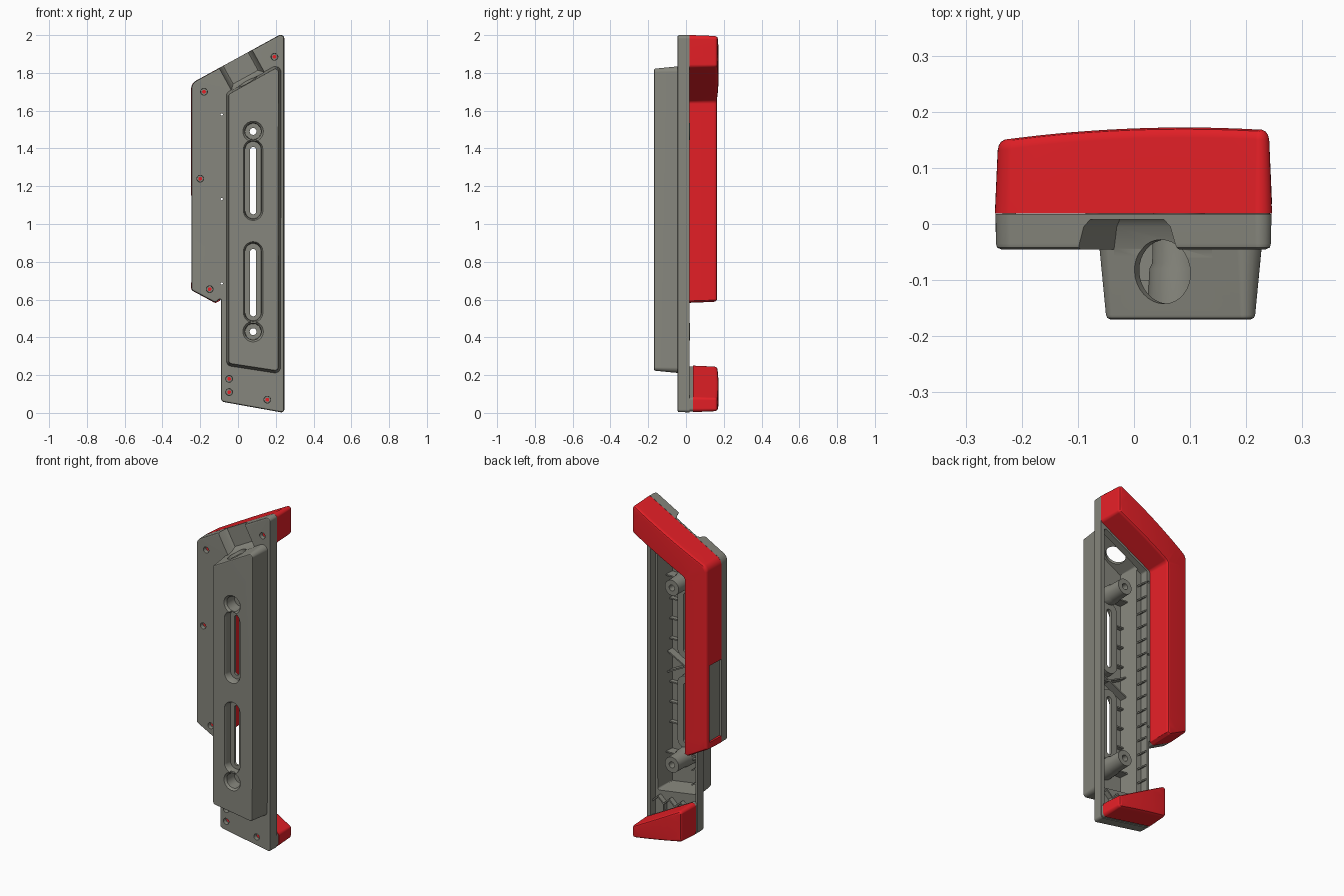
import bpy, bmesh, math
from mathutils import Vector, Matrix

if "Cube" in bpy.data.objects:
    bpy.data.objects.remove(bpy.data.objects["Cube"])


def material(name, r, g, b):
    m = bpy.data.materials.new(name)
    m.diffuse_color = (r, g, b, 1)
    m.use_nodes = True
    m.node_tree.nodes["Principled BSDF"].inputs["Base Color"].default_value = m.diffuse_color
    return m


RED = material("red_plastic", 0.78, 0.014, 0.02)
GREY = material("warm_grey_plastic", 0.24, 0.24, 0.205)


def rounded(corners, step=None):
    """Counter-clockwise (x, z, radius) corners -> outline with arcs."""
    out, n = [], len(corners)
    for i, (x, z, r) in enumerate(corners):
        p = Vector((x, z))
        a = (Vector(corners[i - 1][:2]) - p).normalized()
        b = (Vector(corners[(i + 1) % n][:2]) - p).normalized()
        half = a.angle(b) / 2
        c = p + (a + b).normalized() * (r / math.sin(half))
        t = r / math.tan(half)
        s, e = p + a * t - c, p + b * t - c
        out += [c + s.lerp(e, k / 6).normalized() * r for k in range(7)]
    if step:
        fine = []
        for p, q in zip(out, out[1:] + out[:1]):
            m = max(1, round((q - p).length / step))
            fine += [p.lerp(q, k / m) for k in range(m)]
        out = fine
    return out


def stadium(x, z0, z1, r, n=14):
    pts = []
    for k in range(2 * n):
        a = math.pi * (k + 0.5) / n
        pts.append(Vector((x + r * math.cos(a), (z1 if k < n else z0) + r * math.sin(a))))
    return pts


def inset(pts, d):
    out = []
    for i, p in enumerate(pts):
        a = (p - pts[i - 1]).normalized()
        b = (pts[(i + 1) % len(pts)] - p).normalized()
        na, nb = Vector((-a.y, a.x)), Vector((-b.y, b.x))
        out.append(p + (na + nb) * (d / (1 + na.dot(nb))))
    return out


def back_y(x):
    return 0.172 - 0.21 * (x - 0.09) ** 2


def loft(bm, pts, layers):
    """Stack insets of an outline along y; a third entry follows the curved back."""
    rings = []
    for lay in layers:
        ring = inset(pts, lay[1])
        rings.append([bm.verts.new((p.x, lay[0] + (back_y(p.x) if len(lay) > 2 else 0), p.y)) for p in ring])
    n = len(pts)
    faces = [bm.faces.new(rings[0]), bm.faces.new(rings[-1][::-1])]
    for r0, r1 in zip(rings, rings[1:]):
        faces += [bm.faces.new((r0[i], r1[i], r1[(i + 1) % n], r0[(i + 1) % n])) for i in range(n)]
    bmesh.ops.recalc_face_normals(bm, faces=faces)
    if len(layers[-1]) > 2:
        bmesh.ops.triangulate(bm, faces=[f for f in faces if len(f.verts) > 4])


def finish(bm, name, mat=None):
    me = bpy.data.meshes.new(name)
    bm.to_mesh(me)
    bm.free()
    if mat:
        me.materials.append(mat)
    ob = bpy.data.objects.new(name, me)
    bpy.context.collection.objects.link(ob)
    return ob


def solid(name, pts, layers, mat=None):
    bm = bmesh.new()
    loft(bm, pts, layers)
    return finish(bm, name, mat)


def combine(ob, other, op="DIFFERENCE"):
    other.hide_render = True
    m = ob.modifiers.new("cut", "BOOLEAN")
    m.object, m.operation, m.solver = other, op, "EXACT"
    bpy.context.view_layer.objects.active = ob
    bpy.ops.object.modifier_apply(modifier=m.name)
    bpy.data.objects.remove(other)


def rect(x0, z0, x1, z1):
    return [Vector(p) for p in ((x0, z0), (x1, z0), (x1, z1), (x0, z1))]


# Grey body: flat plate plus raised tapering box
plate = rounded([(0.245, 0.0, 0.015), (-0.09, 0.06, 0.02), (-0.09, 0.607, 0.006), (-0.12, 0.583, 0.014),
                 (-0.247, 0.65, 0.02), (-0.247, 1.745, 0.05), (0.245, 2.015, 0.02)][::-1])
box = rounded([(-0.062, 0.25, 0.03), (0.226, 0.206, 0.03), (0.228, 1.856, 0.03), (-0.062, 1.695, 0.03)])
body = solid("grey_body", plate, [(-0.045, 0.010), (-0.042, 0.003), (-0.035, 0.001), (0.018, 0)], GREY)
combine(body, solid("t", box, [(-0.17, 0.020), (-0.1675, 0.0145), (-0.162, 0.012), (-0.038, 0)]), "UNION")

# Hollow from behind
combine(body, solid("t", rounded([(-0.075, 0.1, 0.01), (0.222, 0.05, 0.01), (0.222, 1.805, 0.01),
                                  (-0.075, 1.645, 0.01)]), [(-0.03, 0), (0.05, 0)]))
combine(body, solid("t", box, [(-0.155, 0.028), (-0.02, 0.017)]))

# Bolt bosses and slots, with funnel-shaped front recesses
for z in (1.49, 0.43):
    combine(body, solid("t", stadium(0.08, z, z, 0.056),
                        [(-0.16, 0), (-0.08, 0.003), (-0.07, 0.008), (0.02, 0.010)]), "UNION")
for z0, z1 in ((1.07, 1.395), (0.53, 0.855)):
    combine(body, solid("t", stadium(0.08, z0, z1, 0.058), [(-0.16, 0), (-0.112, 0.002)]), "UNION")
for z0, z1 in ((1.07, 1.395), (0.53, 0.855)):
    combine(body, solid("t", stadium(0.08, z0, z1, 0.052), [(-0.18, 0), (-0.171, 0), (-0.158, 0.008), (-0.127, 0.01)]))
    combine(body, solid("t", stadium(0.08, z0 - 0.003, z1 - 0.003, 0.016), [(-0.19, 0), (-0.1, 0)]))
for z in (1.49, 0.43):
    combine(body, solid("t", stadium(0.08, z, z, 0.055), [(-0.18, 0), (-0.171, 0), (-0.158, 0.011), (-0.09, 0.013)]))
    combine(body, solid("t", stadium(0.08, z, z, 0.018), [(-0.19, 0), (0.05, 0)]))
    # narrow neck joining bolt recess and slot
    zn = 1.44 if z > 1 else 0.485
    combine(body, solid("t", rect(0.058, zn - 0.02, 0.102, zn + 0.02), [(-0.18, 0), (-0.16, 0.008)]))

# Cable channel across the sloped top edge, and the round cable hole
u, nrm = Vector((0.876, 0.482)), Vector((-0.482, 0.876))
a = Vector((-0.10, 1.825))
b = a + u * 0.2
chan = [a - nrm * 0.134, b - nrm * 0.134, b + nrm * 0.06, a + nrm * 0.06]
combine(body, solid("t", chan, [(-0.06, 0), (-0.044, 0), (-0.005, 0.012), (0.008, 0.025)]))
bm = bmesh.new()
bmesh.ops.create_cone(bm, cap_ends=True, segments=32, radius1=0.057, radius2=0.057, depth=0.12,
                      matrix=Matrix.Translation((0.052, -0.085, 1.75)) @ Matrix.Rotation(-math.radians(28.8), 4, "Y"))
combine(body, finish(bm, "t"))

# Screw recesses with red post ends, and pin holes
screws = [(-0.18, 1.70), (0.193, 1.885), (-0.2, 1.24), (-0.15, 0.655), (-0.047, 0.18), (-0.047, 0.11), (0.155, 0.07)]
posts = bmesh.new()
for x, z in screws:
    if z < 0.3:
        combine(body, solid("t", stadium(x, z, z, 0.026, 10), [(-0.038, 0), (0.016, 0)]), "UNION")
    combine(body, solid("t", stadium(x, z, z, 0.019, 10), [(-0.06, 0), (-0.022, 0.002)]))
    loft(posts, stadium(x, z, z, 0.010, 8), [(-0.026, 0), (-0.01, 0)])
finish(posts, "screw_posts", RED)
for z in (1.58, 1.132, 0.685):
    combine(body, solid("t", stadium(-0.086, z, z, 0.0065, 6), [(-0.06, 0), (0.03, 0)]))

# Upper red grip: side band bending into the sloped top band
BACK = [(-0.018, 0.005, 1), (-0.009, 0.007, 1), (-0.003, 0.011, 1), (0, 0.018, 1)]
grip = rounded([(-0.248, 0.65, 0.022), (-0.12, 0.581, 0.014), (-0.095, 0.594, 0.006), (-0.095, 1.648, 0.02),
                (0.246, 1.832, 0.022), (0.246, 2.015, 0.021), (-0.248, 1.745, 0.05)], 0.05)
grip_ob = solid("upper_grip", grip, [(0.019, 0)] + BACK, RED)
bm = bmesh.new()
loft(bm, rect(-0.3, 0.69, -0.215, 1.15), [(0.015, 0), (0.125, 0)])
combine(grip_ob, finish(bm, "t"))
solid("side_window_panel", rect(-0.234, 0.685, -0.21, 1.155), [(0.016, 0), (0.128, 0)], GREY)

# Lower red foot on its grey riser
foot = rounded([(-0.09, 0.06, 0.022), (0.246, 0.0, 0.02), (0.246, 0.08, 0.02), (-0.09, 0.264, 0.02)], 0.05)
solid("foot_riser", foot, [(0.0, 0.004), (0.037, 0.004)], GREY)
solid("lower_foot", foot, [(0.036, 0)] + BACK, RED)

# Stiffening ribs inside the open back
ribs = bmesh.new()


def rib(x0, z0, x1, z1, y0, y1, t=0.004):
    p, q = Vector((x0, z0)), Vector((x1, z1))
    d = (q - p).normalized() * t
    s = Vector((-d.y, d.x))
    loft(ribs, [p - s, q - s, q + s, p + s], [(y0, 0), (y1, 0)])


for k in range(15):
    z = 0.34 + k * 0.087
    rib(-0.077, z + 0.02, -0.046, z, -0.034, 0.014)
for z in (0.6, 0.72, 0.84, 1.1, 1.22, 1.34):
    rib(-0.042, z, 0.028, z, -0.158, -0.13)
    rib(0.132, z, 0.2, z, -0.158, -0.13)
for z in (0.43, 1.49):
    rib(-0.044, z, 0.03, z, -0.158, -0.1)
    rib(0.13, z, 0.205, z, -0.158, -0.1)
rib(-0.04, 0.905, 0.2, 1.03, -0.158, -0.11)
rib(-0.04, 1.03, 0.2, 0.905, -0.158, -0.11)
for x in (0.0, 0.075, 0.15):
    rib(x, 0.09, x, 0.17, -0.034, 0.0)
    rib(x, 0.17, x + 0.0375, 0.205, -0.034, 0.0)
    rib(x + 0.0375, 0.205, x + 0.075, 0.17, -0.034, 0.0)
finish(ribs, "inner_ribs", GREY)

# Smooth shading with flat-looking large faces
bpy.ops.object.select_all(action="SELECT")
bpy.ops.object.shade_smooth_by_angle(angle=math.radians(30))
for ob in bpy.context.scene.objects:
    wn = ob.modifiers.new("flat_faces", "WEIGHTED_NORMAL")
    wn.keep_sharp = True
